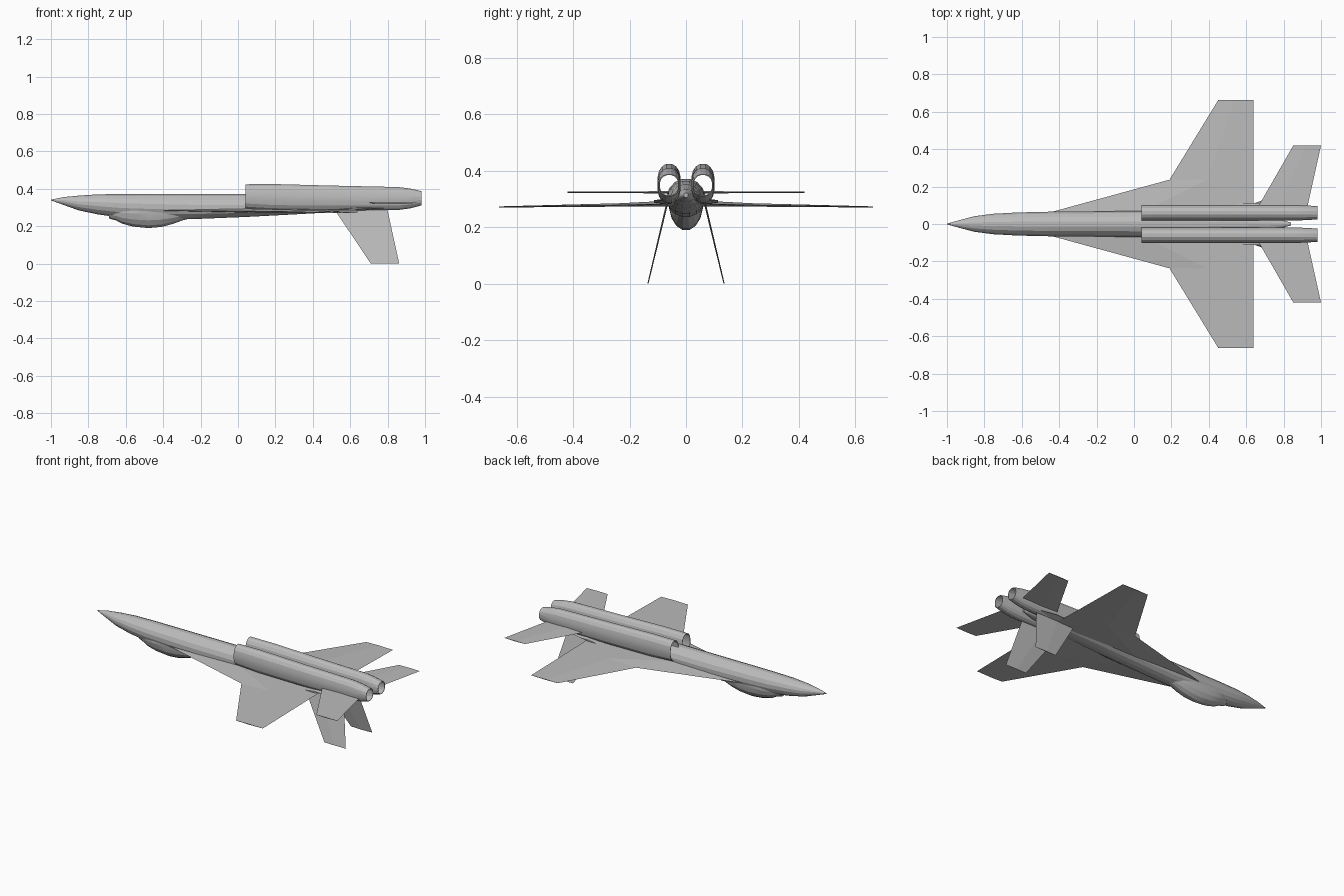
import bpy, bmesh, math
from mathutils import Vector

cube = bpy.data.objects.get("Cube")
if cube:
    bpy.data.objects.remove(cube, do_unlink=True)

grey = bpy.data.materials.new("light grey")
grey.use_nodes = True
grey.diffuse_color = (0.5, 0.5, 0.5, 1)
grey.node_tree.nodes["Principled BSDF"].inputs["Base Color"].default_value = (0.5, 0.5, 0.5, 1)


def loft(name, rings, caps=True, loop=False, mirror=False, smooth=False):
    """Skin a list of equal-length rings; loop joins the last ring to the first."""
    bm = bmesh.new()
    rows = [[bm.verts.new(p) for p in ring] for ring in rings]
    n = len(rows[0])
    pairs = list(zip(rows, rows[1:]))
    if loop:
        pairs.append((rows[-1], rows[0]))
    for a, b in pairs:
        for i in range(n):
            j = (i + 1) % n
            bm.faces.new((a[i], a[j], b[j], b[i]))
    if caps and not loop:
        bm.faces.new(rows[0])
        bm.faces.new(rows[-1])
    bmesh.ops.recalc_face_normals(bm, faces=bm.faces)
    me = bpy.data.meshes.new(name)
    bm.to_mesh(me)
    bm.free()
    ob = bpy.data.objects.new(name, me)
    bpy.context.collection.objects.link(ob)
    me.materials.append(grey)
    if mirror:
        mod = ob.modifiers.new("Mirror", "MIRROR")
        mod.use_axis = (False, True, False)
    if smooth:
        bpy.ops.object.select_all(action="DESELECT")
        ob.select_set(True)
        bpy.context.view_layer.objects.active = ob
        bpy.ops.object.shade_smooth_by_angle(angle=math.radians(15))
    return ob


def oval(x, y, top, bottom, half, power=2.0, sides=16, mid=None):
    """Rounded ring across x, widest at height mid."""
    mid = (top + bottom) / 2 if mid is None else mid
    pts = []
    for i in range(sides):
        a = 2 * math.pi * (i + 0.5) / sides
        c, s = math.cos(a), math.sin(a)
        cy = math.copysign(abs(c) ** (2 / power), c)
        cz = math.copysign(abs(s) ** (2 / power), s)
        pts.append((x, y + half * cy, mid + cz * ((top - mid) if s > 0 else (mid - bottom))))
    return pts


def blade(name, stations, thick_dir):
    """Thin mirrored surface from (leading point, trailing point, thickness)."""
    d = Vector(thick_dir).normalized()
    rings = []
    for lead, trail, t in stations:
        a, b = Vector(lead), Vector(trail)
        m = a.lerp(b, 0.45)
        rings.append([a, m + d * t / 2, b, m - d * t / 2])
    return loft(name, rings, mirror=True)


# Fuselage: x, top, bottom, half width, height of widest point
body = [
    (-1.0, 0.342, 0.338, 0.002, 0.34), (-0.93, 0.356, 0.312, 0.022, 0.335),
    (-0.85, 0.364, 0.283, 0.043, 0.325), (-0.75, 0.371, 0.262, 0.056, 0.318),
    (-0.62, 0.373, 0.243, 0.063, 0.31), (-0.45, 0.373, 0.235, 0.067, 0.305),
    (-0.25, 0.373, 0.236, 0.069, 0.30), (0.04, 0.373, 0.248, 0.07, 0.30),
    (0.3, 0.365, 0.262, 0.066, 0.30), (0.55, 0.352, 0.276, 0.055, 0.305),
    (0.75, 0.336, 0.29, 0.032, 0.312), (0.84, 0.322, 0.305, 0.008, 0.314),
]
loft("fuselage", [oval(x, 0, t, b, w, mid=m) for x, t, b, w, m in body], smooth=True)

# Canopy bulge under the nose: x, bottom, half width
canopy = [
    (-0.69, 0.24, 0.03), (-0.65, 0.229, 0.047), (-0.62, 0.212, 0.055),
    (-0.56, 0.196, 0.06), (-0.48, 0.188, 0.061), (-0.41, 0.194, 0.06),
    (-0.35, 0.21, 0.056), (-0.29, 0.232, 0.046), (-0.24, 0.243, 0.03),
]
loft("canopy", [oval(x, 0, 0.32, b, w, mid=0.285) for x, b, w in canopy], smooth=True)

# Engine tubes, open from intake to nozzle: x, top, bottom, half width
tube = [
    (0.04, 0.425, 0.295, 0.042), (0.2, 0.426, 0.284, 0.042),
    (0.5, 0.418, 0.282, 0.042), (0.86, 0.41, 0.286, 0.042),
    (0.92, 0.402, 0.294, 0.040), (0.98, 0.388, 0.31, 0.036),
]
wall = 0.003
outer = [oval(x, 0.06, t, b, w, 2.3) for x, t, b, w in tube]
inner = [oval(x, 0.06, t - wall, b + wall, w - wall, 2.3) for x, t, b, w in reversed(tube)]
loft("engine_tubes", outer + inner, loop=True, mirror=True, smooth=True)

# Main wings with long swept root extensions
blade("wings", [
    ((-0.53, 0.04, 0.284), (0.64, 0.04, 0.284), 0.022),
    ((0.19, 0.237, 0.279), (0.64, 0.237, 0.279), 0.012),
    ((0.45, 0.662, 0.272), (0.64, 0.662, 0.272), 0.004),
], (0, 0, 1))

# Small fairings behind the wing roots
blade("wing_root_fairings", [
    ((0.5, 0.06, 0.288), (0.9, 0.06, 0.30), 0.02),
    ((0.56, 0.113, 0.288), (0.68, 0.113, 0.295), 0.01),
], (0, 0, 1))

# Horizontal tailplanes
blade("tailplanes", [
    ((0.645, 0.06, 0.324), (0.92, 0.06, 0.324), 0.008),
    ((0.852, 0.42, 0.324), (1.0, 0.42, 0.324), 0.004),
], (0, 0, 1))

# Canted fins pointing down
blade("fins", [
    ((0.505, 0.062, 0.305), (0.795, 0.062, 0.305), 0.007),
    ((0.71, 0.135, 0.0), (0.862, 0.135, 0.0), 0.004),
], (0, 1, 0.24))
